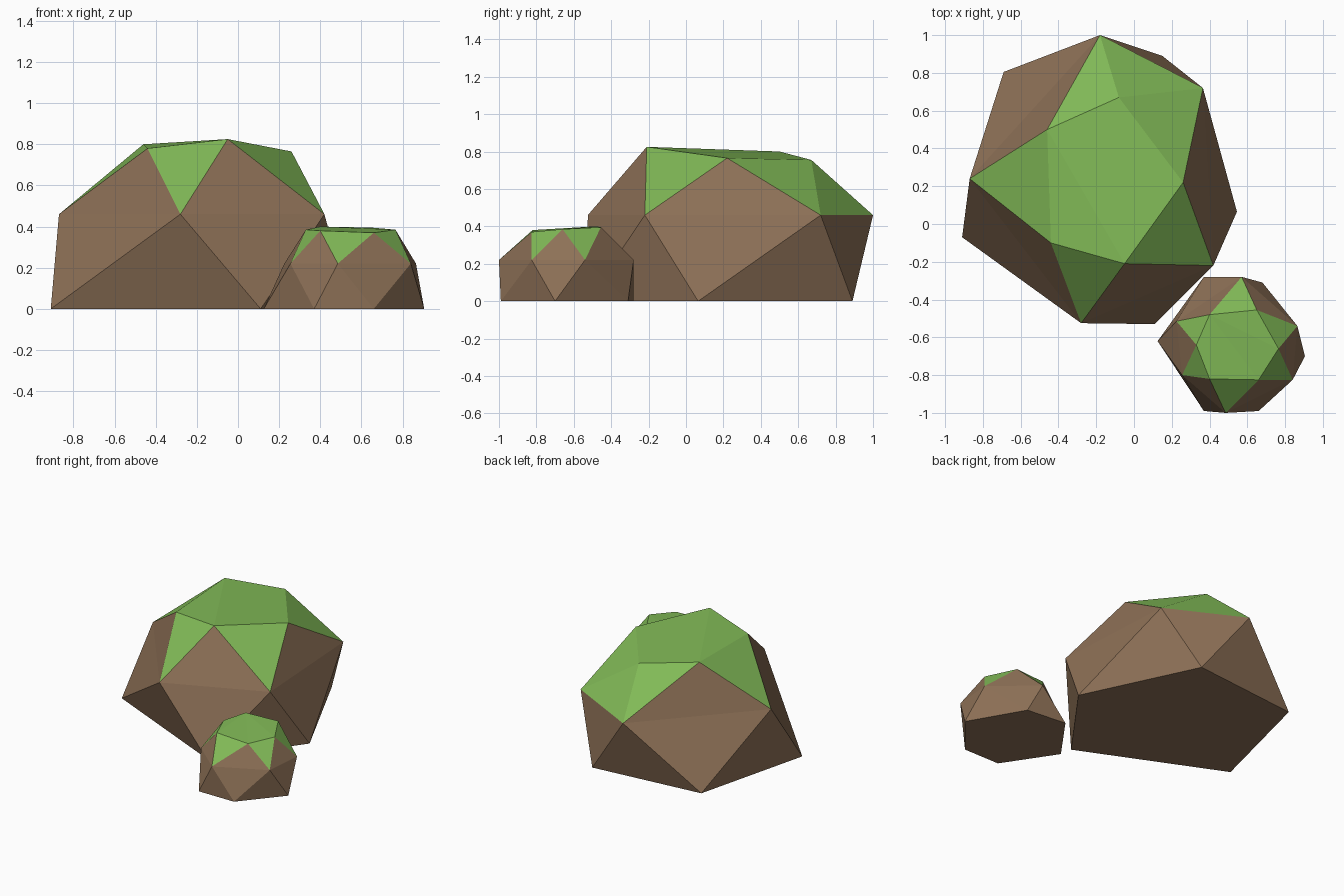
import bpy, bmesh

if "Cube" in bpy.data.objects:
    bpy.data.objects.remove(bpy.data.objects["Cube"])


def material(name, rgb):
    m = bpy.data.materials.new(name)
    m.diffuse_color = (*rgb, 1)
    m.use_nodes = True
    m.node_tree.nodes["Principled BSDF"].inputs["Base Color"].default_value = m.diffuse_color
    return m


STONE = material("brown stone", (0.27, 0.165, 0.095))
MOSS = material("moss green", (0.22, 0.49, 0.095))


def boulder(name, base, mid_z, mid, top):
    """Faceted boulder from three rings; mid[i] sits between top[i], top[i+1]
    and base[i], base[i+1]. The first top point is the highest."""
    bm = bmesh.new()
    b = [bm.verts.new((x, y, 0)) for x, y in base]
    m = [bm.verts.new((x, y, mid_z)) for x, y in mid]
    t = [bm.verts.new(p) for p in top]
    n = len(b)
    bm.faces.new(b[::-1])
    for i in range(n):
        j = (i + 1) % n
        bm.faces.new((b[i], b[j], m[i]))     # lower facet
        bm.faces.new((t[j], t[i], m[i]))     # shoulder facet
        bm.faces.new((m[i], b[j], m[j]))     # lower half of the large side
        bm.faces.new((m[i], m[j], t[j]))     # upper half of the large side
    for i in range(1, n - 1):                # crown
        bm.faces.new((t[0], t[i], t[i + 1]))
    bmesh.ops.recalc_face_normals(bm, faces=bm.faces)
    bm.normal_update()
    # Moss grows on facets that lean upward
    for f in bm.faces:
        f.material_index = 1 if f.normal.z > 0.55 else 0
    me = bpy.data.meshes.new(name)
    bm.to_mesh(me)
    bm.free()
    me.materials.append(STONE)
    me.materials.append(MOSS)
    ob = bpy.data.objects.new(name, me)
    bpy.context.collection.objects.link(ob)
    return ob


# Rings run counter-clockwise
boulder(
    "large_rock",
    base=[(0.11, -0.53), (0.545, 0.065), (0.15, 0.89), (-0.69, 0.805), (-0.91, -0.07)],
    mid_z=0.46,
    mid=[(0.42, -0.22), (0.365, 0.72), (-0.18, 1.0), (-0.87, 0.24), (-0.28, -0.525)],
    top=[(-0.05, -0.21, 0.825), (0.26, 0.22, 0.765), (-0.08, 0.67, 0.755),
         (-0.46, 0.50, 0.80), (-0.44, -0.10, 0.78)],
)

boulder(
    "small_rock",
    base=[(0.37, -0.28), (0.125, -0.62), (0.37, -0.99), (0.66, -0.99),
          (0.905, -0.70), (0.68, -0.31)],
    mid_z=0.22,
    mid=[(0.225, -0.515), (0.255, -0.80), (0.485, -1.0), (0.84, -0.825),
         (0.865, -0.54), (0.57, -0.28)],
    top=[(0.40, -0.48, 0.40), (0.33, -0.64, 0.385), (0.40, -0.82, 0.38),
         (0.66, -0.825, 0.37), (0.765, -0.66, 0.385), (0.65, -0.455, 0.395)],
)
